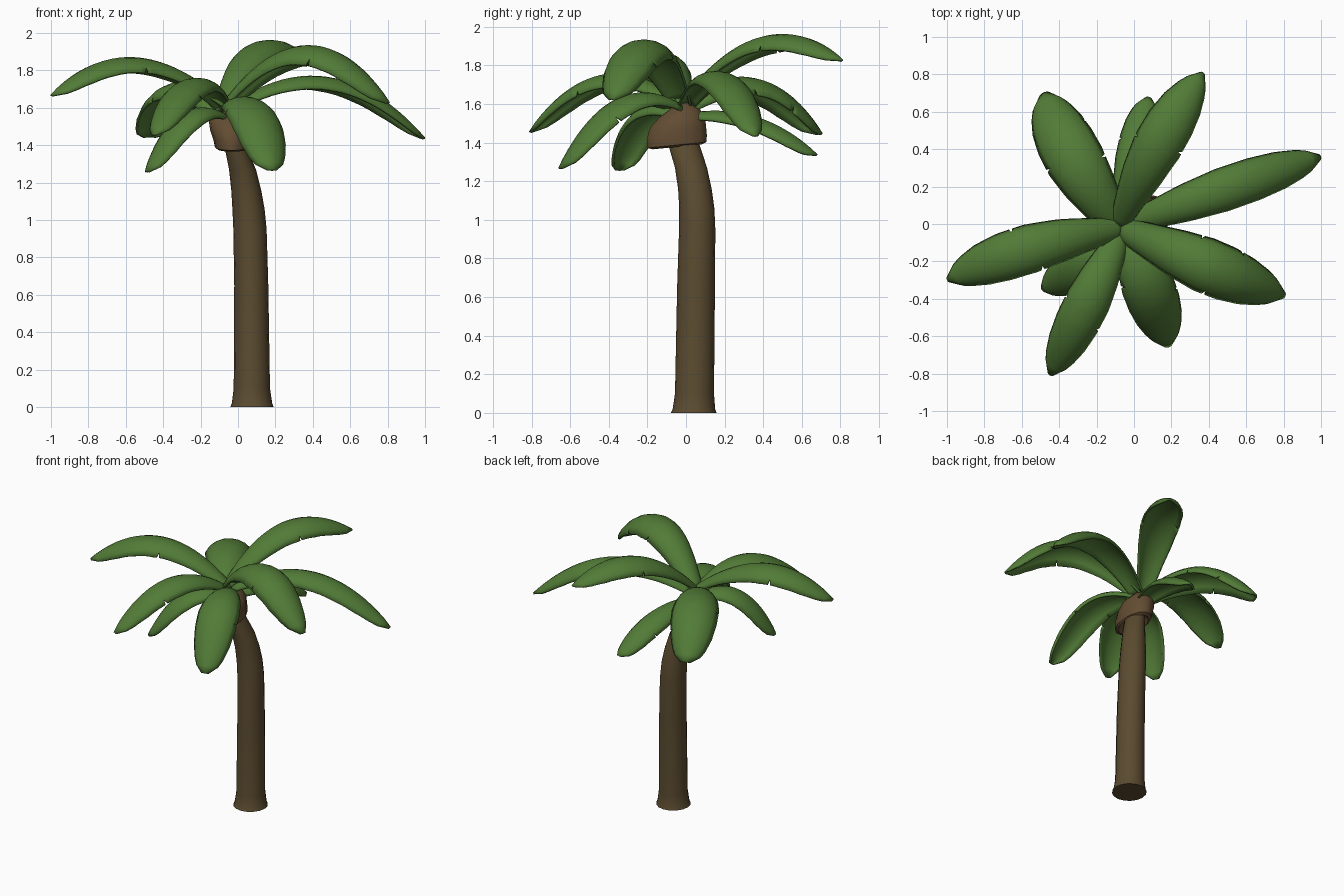
import bpy, bmesh, math
from mathutils import Vector

if "Cube" in bpy.data.objects:
    bpy.data.objects.remove(bpy.data.objects["Cube"])


def material(name, rgb):
    m = bpy.data.materials.new(name)
    m.diffuse_color = (*rgb, 1)
    m.use_nodes = True
    m.node_tree.nodes["Principled BSDF"].inputs["Base Color"].default_value = m.diffuse_color
    return m


GREEN = material("leaf green", (0.084, 0.198, 0.038))
TRUNK = material("trunk brown", (0.104, 0.070, 0.029))
HUSK = material("husk brown", (0.124, 0.073, 0.033))


def make_object(name, bm, mat, angle):
    me = bpy.data.meshes.new(name)
    bm.to_mesh(me)
    bm.free()
    me.materials.append(mat)
    ob = bpy.data.objects.new(name, me)
    bpy.context.collection.objects.link(ob)
    bpy.ops.object.select_all(action='DESELECT')
    ob.select_set(True)
    bpy.context.view_layer.objects.active = ob
    bpy.ops.object.shade_smooth_by_angle(angle=math.radians(angle))
    return ob


def loft(name, rings, sides, mat):
    """Capped tube through rings of (x, y, z, radius x, radius y, slope along y)."""
    bm = bmesh.new()
    loops = []
    for x, y, z, rx, ry, slope in rings:
        loop = []
        for k in range(sides):
            a = math.tau * k / sides
            dx, dy = rx * math.cos(a), ry * math.sin(a)
            loop.append(bm.verts.new((x + dx, y + dy, z + slope * dy)))
        loops.append(loop)
    for lo, hi in zip(loops, loops[1:]):
        for k in range(sides):
            n = (k + 1) % sides
            bm.faces.new((lo[k], lo[n], hi[n], hi[k]))
    bm.faces.new(loops[0][::-1])
    bm.faces.new(loops[-1])
    bmesh.ops.recalc_face_normals(bm, faces=bm.faces)
    return make_object(name, bm, mat, 40)


# Leaning trunk with a flared foot
loft("trunk", [
    (0.075, 0.040, 0.00, 0.116, 0.118, 0),
    (0.075, 0.041, 0.02, 0.108, 0.110, 0),
    (0.074, 0.044, 0.10, 0.097, 0.101, 0),
    (0.071, 0.052, 0.65, 0.091, 0.098, 0),
    (0.064, 0.058, 0.95, 0.089, 0.094, 0),
    (0.056, 0.056, 1.06, 0.086, 0.091, 0),
    (0.044, 0.046, 1.16, 0.080, 0.087, 0),
    (0.024, 0.026, 1.27, 0.072, 0.083, 0),
    (-0.010, -0.008, 1.38, 0.060, 0.081, 0),
    (-0.035, -0.025, 1.47, 0.055, 0.072, 0)], 16, TRUNK)

# Husk collar that overhangs the top of the trunk
loft("husk_collar", [
    (-0.020, -0.030, 1.43, 0.055, 0.080, 0.10),
    (-0.032, -0.045, 1.378, 0.078, 0.130, 0.10),
    (-0.033, -0.047, 1.388, 0.090, 0.157, 0.10),
    (-0.036, -0.048, 1.43, 0.096, 0.160, 0.06),
    (-0.045, -0.040, 1.48, 0.104, 0.148, 0),
    (-0.052, -0.020, 1.53, 0.104, 0.122, 0),
    (-0.060, -0.005, 1.57, 0.072, 0.082, 0),
    (-0.065, -0.010, 1.605, 0.040, 0.045, 0)], 14, HUSK)

# Half-width along a frond, as (position, share of the full half-width)
OUTLINE = [(0, .36), (.12, .57), (.3, .84), (.5, 1), (.68, .98),
           (.82, .84), (.92, .60), (.97, .38), (1, .10)]


def outline(t):
    for (a, u), (b, v) in zip(OUTLINE, OUTLINE[1:]):
        if t <= b:
            return u + (v - u) * (t - a) / (b - a)
    return OUTLINE[-1][1]


def frond(name, base, mid, tip, half_width, notches=(), blunt=1.0, arch=0.6):
    """Arched leaf along a curve through three points.
    Notches are (position, side) slits; blunt below 1 rounds the outline."""
    base, mid, tip = Vector(base), Vector(mid), Vector(tip)
    steps, across = 22, 8
    cuts = {t: side for t, side in notches}
    stations = {i / steps for i in range(steps + 1)}
    stations = {t for t in stations if all(abs(t - c) > .012 for c in cuts)}
    for c in cuts:
        stations |= {c - .011, c, c + .011}
    bm = bmesh.new()
    grid = []
    for t in sorted(stations):
        p = base * (1 - t) * (1 - 2 * t) + mid * 4 * t * (1 - t) + tip * t * (2 * t - 1)
        d = base * (4 * t - 3) + mid * (4 - 8 * t) + tip * (4 * t - 1)
        side = d.cross(Vector((0, 0, 1))).normalized()
        up = side.cross(d).normalized()
        w = half_width * outline(t) ** blunt
        row = []
        for j in range(across + 1):
            s = 2 * j / across - 1
            if s * cuts.get(t, 0) > 0.9:
                s *= 0.77
            row.append(bm.verts.new(p + side * w * math.sin(1.15 * s) / math.sin(1.15)
                                    - up * w * arch * s * s))
        grid.append(row)
    for lo, hi in zip(grid, grid[1:]):
        for j in range(across):
            bm.faces.new((lo[j], lo[j + 1], hi[j + 1], hi[j]))
    ob = make_object(name, bm, GREEN, 35)
    m = ob.modifiers.new("thickness", 'SOLIDIFY')
    m.thickness = 0.014
    m.offset = -1


# Crown of fronds: base, middle and tip of each midrib, half-width, notches
frond("frond_right", (-.06, -.01, 1.60), (.48, .185, 1.765), (1.0, .36, 1.44), .118,
      (), .85)
frond("frond_right_front", (-.09, -.01, 1.61), (.37, -.215, 1.935), (.81, -.385, 1.63), .150,
      ((.42, -1), (.73, -1), (.58, 1)), .85, .68)
frond("frond_back_right", (-.09, -.03, 1.61), (.115, .40, 1.95), (.37, .81, 1.83), .134,
      ((.54, 1), (.50, -1)))
frond("frond_back_left", (-.07, -.03, 1.60), (-.32, .35, 1.735), (-.48, .705, 1.45), .160,
      ((.42, 1), (.54, -1), (.77, 1)), .68)
frond("frond_back_low", (-.06, -.01, 1.55), (.01, .36, 1.535), (.08, .68, 1.34), .108,
      ((.65, -1),), .75)
frond("frond_left", (-.04, -.02, 1.61), (-.55, -.13, 1.87), (-1.0, -.30, 1.67), .132,
      ((.58, 1), (.46, -1)), .9)
frond("frond_left_low", (-.08, -.05, 1.57), (-.30, -.23, 1.56), (-.495, -.35, 1.26), .118,
      (), .7)
frond("frond_front_left", (-.06, -.02, 1.60), (-.25, -.42, 1.755), (-.45, -.81, 1.46), .122,
      ((.54, 1), (.65, -1)), .85)
frond("frond_front", (-.05, -.03, 1.60), (.085, -.36, 1.625), (.185, -.66, 1.27), .143,
      ((.42, 1), (.62, -1)), .75, .55)
